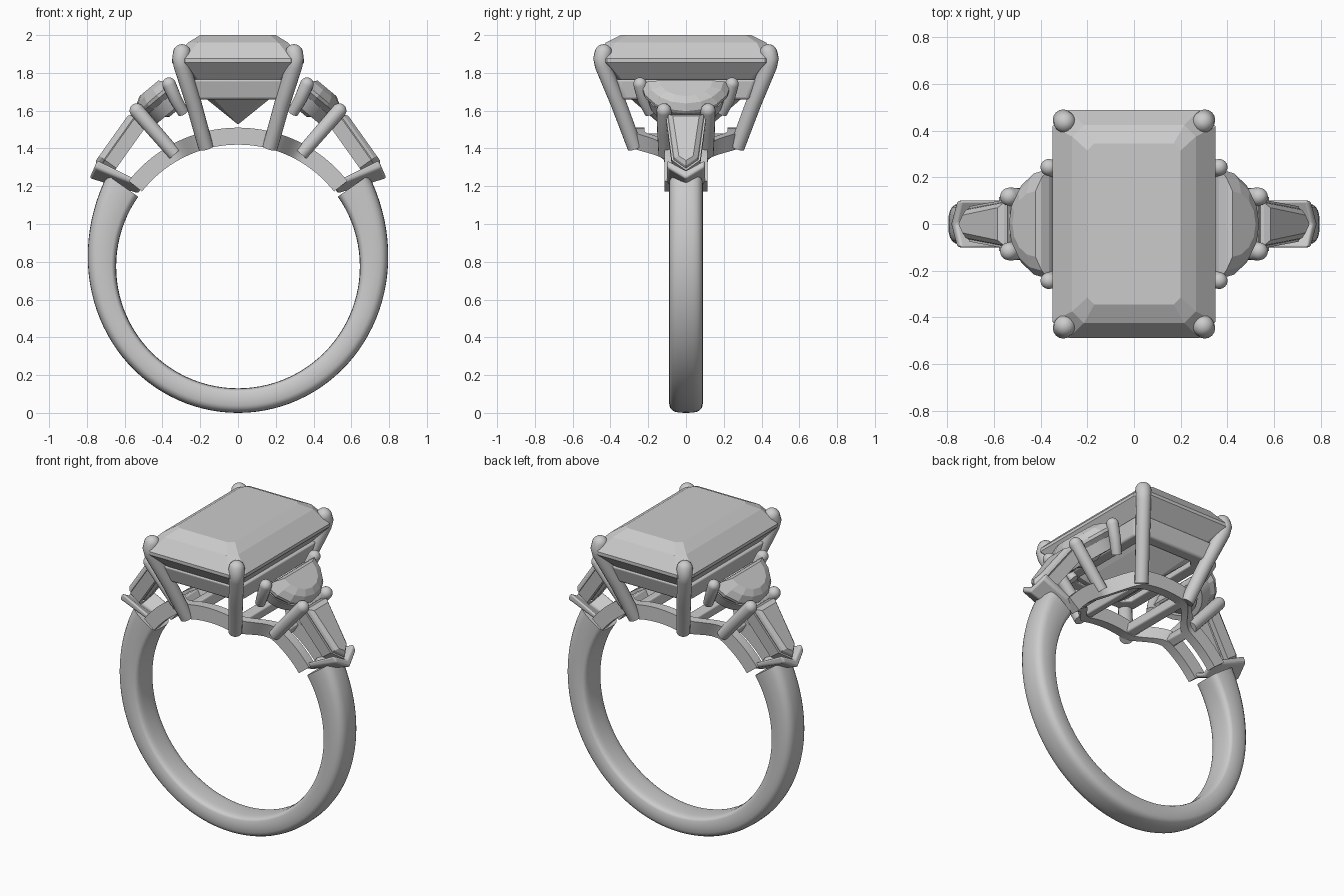
import bpy, bmesh
from math import sin, cos, pi, radians
from mathutils import Vector

cube = bpy.data.objects.get("Cube")
if cube:
    bpy.data.objects.remove(cube)

GREY = (0.6, 0.6, 0.6, 1)
mat = bpy.data.materials.new("pale_grey")
mat.use_nodes = True
mat.diffuse_color = GREY
mat.node_tree.nodes["Principled BSDF"].inputs["Base Color"].default_value = GREY

CZ, R_IN = 0.775, 0.645      # finger hole centre height and radius


def loft(name, rings, smooth=True, bevel=0, closed=False):
    """Skin a list of equal-length point rings."""
    bm = bmesh.new()
    rows = [[bm.verts.new(p) for p in ring] for ring in rings]
    n = len(rows[0])
    pairs = list(zip(rows, rows[1:])) + ([(rows[-1], rows[0])] if closed else [])
    for a, b in pairs:
        for i in range(n):
            j = (i + 1) % n
            bm.faces.new((a[i], a[j], b[j], b[i]))
    if not closed:
        bm.faces.new(rows[0])
        bm.faces.new(rows[-1])
    bmesh.ops.recalc_face_normals(bm, faces=bm.faces)
    mesh = bpy.data.meshes.new(name)
    bm.to_mesh(mesh)
    bm.free()
    mesh.materials.append(mat)
    ob = bpy.data.objects.new(name, mesh)
    bpy.context.collection.objects.link(ob)
    if bevel:
        mod = ob.modifiers.new("soft_edges", 'BEVEL')
        mod.width, mod.segments = bevel, 3
    if smooth:
        bpy.ops.object.select_all(action='DESELECT')
        ob.select_set(True)
        bpy.context.view_layer.objects.active = ob
        bpy.ops.object.shade_smooth_by_angle(angle=radians(35))
    return ob


def prong(name, path, r0, r1):
    """Round rod along a path, with a domed far end."""
    pts = [Vector(p) for p in path]
    last = (pts[-1] - pts[-2]).normalized()
    steps = [(p, r0 + (r1 - r0) * i / (len(pts) - 1)) for i, p in enumerate(pts)]
    steps += [(pts[-1] + last * r1 * sin(a), r1 * cos(a))
              for a in (radians(d) for d in range(15, 90, 14))]
    rings = []
    for i, (p, r) in enumerate(steps):
        t = (steps[min(i + 1, len(steps) - 1)][0] - steps[max(i - 1, 0)][0]).normalized()
        u = t.cross(Vector((0, 1, 0))).normalized()
        v = t.cross(u)
        rings.append([p + (u * cos(a) + v * sin(a)) * r
                      for a in (2 * pi * k / 16 for k in range(16))])
    loft(name, rings)


def octagon(hx, hy, c, z):
    """Rectangle with cut corners."""
    q = [(hx, hy - c), (hx - c, hy), (c - hx, hy), (-hx, hy - c)]
    return [(x, y, z) for x, y in q + [(-x, -y) for x, y in q]]


def on_arc(deg, r, y):
    a = radians(deg)
    return (r * sin(a), y, CZ + r * cos(a))


# Shank: rounded section that thickens towards the shoulders
rings = []
for i in range(73):
    t = -125 + 250 * i / 72
    k = abs(t) / 125
    thick = 0.13 + 0.07 * k ** 4
    ring = []
    for j in range(24):
        a = 2 * pi * j / 24
        sx, sy = cos(a), sin(a)
        power = 0.65 if sx > 0 else 0.3
        off = abs(sx) ** power * (1 if sx > 0 else -1)
        side = abs(sy) ** 0.65 * (1 if sy > 0 else -1)
        ring.append(on_arc(180 + t, R_IN + thick * (0.5 + 0.5 * off), 0.09 * side))
    rings.append(ring)
loft("shank", rings)

# Centre stone: step cut with a keel below
loft("centre_stone", [
    octagon(0.2, 0.345, 0.03, 2.0), octagon(0.265, 0.425, 0.05, 1.96),
    octagon(0.35, 0.488, 0.07, 1.875), octagon(0.35, 0.488, 0.07, 1.855),
    octagon(0.275, 0.405, 0.06, 1.77), octagon(0.165, 0.29, 0.04, 1.66),
    octagon(0.004, 0.14, 0.002, 1.53)], smooth=False)

# Upper gallery frame below the centre stone
loft("upper_gallery", [
    octagon(0.295, 0.41, 0.05, 1.765), octagon(0.275, 0.375, 0.05, 1.66),
    octagon(0.2, 0.3, 0.04, 1.66), octagon(0.23, 0.35, 0.04, 1.765)],
    bevel=0.012, closed=True)


def rail_y(t):
    """Lower rails are wide under the centre stone and close in at the shoulders."""
    k = min(max((abs(t) - 13) / 17, 0), 1)
    k = k * k * (3 - 2 * k)
    return 0.25 * (1 - k) + 0.085 * k


# Lower gallery rails following the finger hole
for sy, side in ((-1, "front"), (1, "back")):
    rings = []
    for i in range(41):
        t = -52 + 104 * i / 40
        y = rail_y(t)
        rings.append([on_arc(t, r, sy * (y + w)) for r, w in
                      ((R_IN, -0.03), (R_IN, 0.03), (0.735, 0.03), (0.735, -0.03))])
    loft("lower_rail_" + side, rings)

# Cross bars joining the two rails
for t in (-30, -14, 14, 30):
    y = rail_y(t)
    loft("cross_bar", [[on_arc(t + d, r, s * y) for d, r in
         ((-2.5, 0.65), (2.5, 0.65), (2.5, 0.72), (-2.5, 0.72))] for s in (-1, 1)],
         bevel=0.01)

for sx, hand in ((1, "left"), (-1, "right")):
    for sy, side in ((-1, "front"), (1, "back")):
        tag = hand + "_" + side

        def flip(path):
            return [(sx * x, sy * y, z) for x, y, z in path]

        # Claws for the centre stone, bent over the corners
        prong("centre_prong_" + tag, flip([
            (0.17, 0.27, 1.405), (0.235, 0.358, 1.64), (0.298, 0.44, 1.84),
            (0.303, 0.446, 1.875), (0.297, 0.437, 1.905)]), 0.04, 0.047)
        # Claws at the wide corners of the half-moon
        prong("half_moon_prong_" + tag, flip([
            (0.29, 0.19, 1.59), (0.33, 0.225, 1.66), (0.365, 0.243, 1.74)]), 0.03, 0.036)
        # Claws shared by the half-moon and the tapered stone
        prong("shared_prong_" + tag, flip([
            (0.335, 0.11, 1.37), (0.44, 0.115, 1.49), (0.535, 0.117, 1.6)]), 0.036, 0.039)

    # Half-moon stone, tilted outwards
    def moon(scale, height, n=8):
        ring = []
        for i in range(n + 1):
            a = -pi / 2 + pi * i / n
            u = 0.07 + (0.215 * cos(a) - 0.07) * scale
            v = 0.235 * sin(a) * scale
            ring.append((sx * (0.365 + 0.77 * u + 0.64 * height), v,
                         1.735 - 0.64 * u + 0.77 * height))
        return ring

    loft("half_moon_stone_" + hand, [moon(0.6, 0.055), moon(0.85, 0.035), moon(1, 0),
         moon(1, -0.018), moon(0.75, -0.07), moon(0.25, -0.13)], smooth=False)
    # Half-moon seat
    loft("half_moon_seat_" + hand, [moon(0.9, -0.045, 20), moon(0.82, -0.115, 20),
         moon(0.62, -0.115, 20), moon(0.72, -0.045, 20)], closed=True)

    # Tapered side stone and its channel, running down the shoulder
    def taper(depth, inset, start=0, end=0.35):
        outline = [(start + inset, 0.1 - inset), (end - 0.06, 0.068 - inset),
                   (end - inset, 0)]
        pts = outline + [(s, -w) for s, w in outline[1::-1]]
        return [(sx * (0.557 + 0.58 * s + 0.815 * depth), w,
                 1.59 - 0.815 * s + 0.58 * depth) for s, w in pts]

    loft("tapered_stone_" + hand, [taper(0.012, 0.03), taper(-0.005, 0.008),
         taper(-0.02, 0.003), taper(-0.1, 0.04)], smooth=False)
    loft("tapered_channel_" + hand, [taper(-0.025, -0.008), taper(-0.1, -0.005),
         taper(-0.1, 0.03), taper(-0.025, 0.012)], smooth=False, closed=True)

    # Chevron claw closing the shoulder
    chevron = [(-0.1, -1), (-0.1, -0.2), (0, 1), (0.1, -0.2), (0.1, -1), (0, 0.1)]
    rings = []
    for x, z, half in ((0.515, 1.19, 0.032), (0.765, 1.29, 0.055)):
        rings.append([(sx * (x + 0.4 * c * half), y, z - 0.92 * c * half)
                      for y, c in chevron])
    loft("chevron_claw_" + hand, rings, bevel=0.013)
